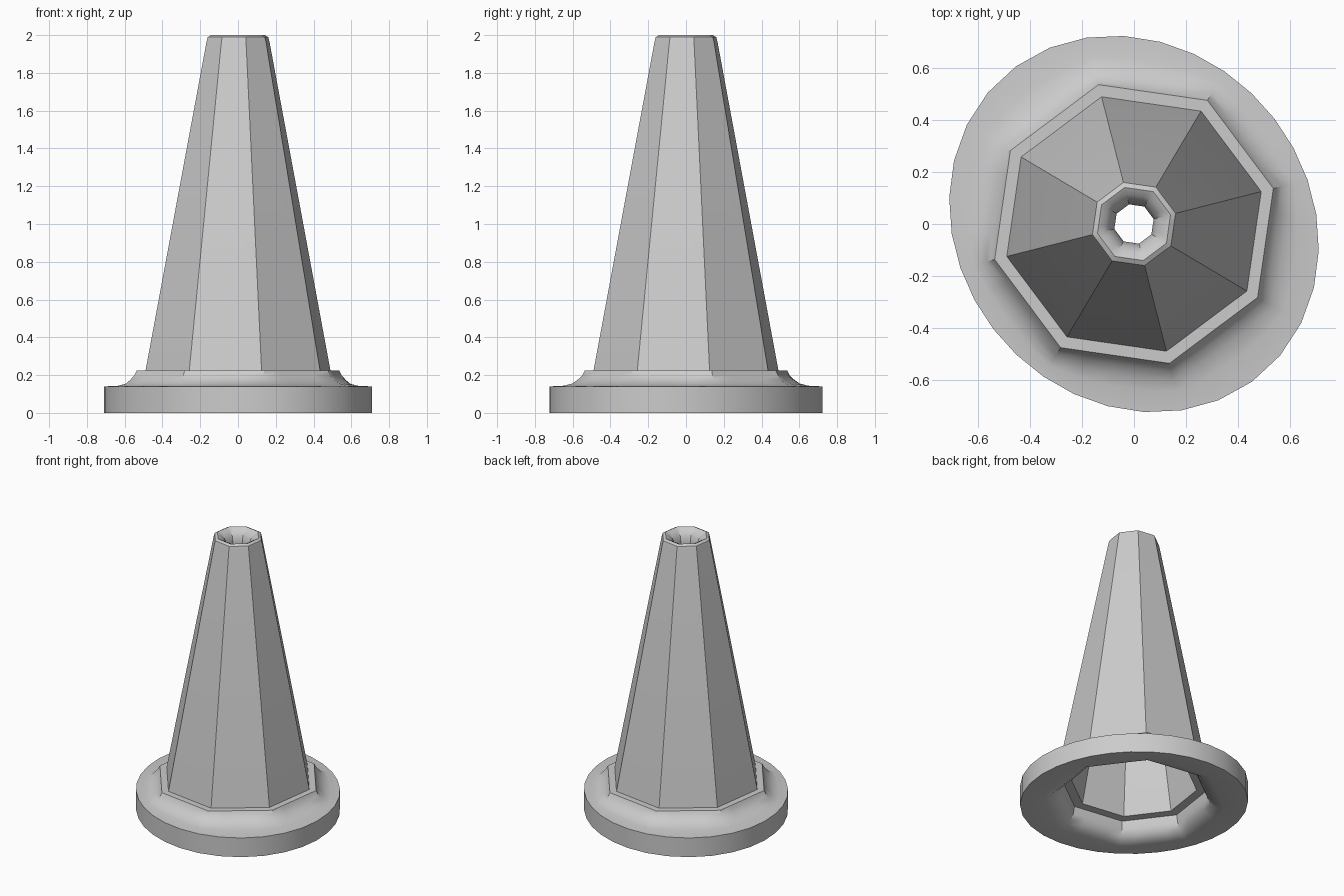
import bpy, bmesh, math

default = bpy.data.objects.get("Cube")
if default:
    bpy.data.objects.remove(default, do_unlink=True)

SIDES, PER_SIDE = 8, 4
COUNT = SIDES * PER_SIDE
PHASE = math.radians(14.3)
AXIS = math.radians(130.3)      # long axis of the oval foot
LONG, SHORT = 0.758, 0.675


def octagon_point(i, radius):
    """Point i on an octagon whose sides are split evenly."""
    side, step = divmod(i, PER_SIDE)
    t = step / PER_SIDE
    a = PHASE + side * math.tau / SIDES
    b = a + math.tau / SIDES
    return (radius * ((1 - t) * math.cos(a) + t * math.cos(b)),
            radius * ((1 - t) * math.sin(a) + t * math.sin(b)))


def oval_point(i):
    """Point i on the oval outline of the foot."""
    a = PHASE + i * math.tau / COUNT
    r = LONG * SHORT / math.hypot(SHORT * math.cos(a - AXIS), LONG * math.sin(a - AXIS))
    return r * math.cos(a), r * math.sin(a)


# Closed wall section: octagon radius, height, blend towards the oval
section = [
    # foot, outside
    (0.56, 0.0, 1), (0.56, 0.14, 1),
    # flared collar
    (0.59, 0.144, 0.5), (0.59, 0.156, 0.2), (0.58, 0.178, 0.05),
    (0.566, 0.2, 0), (0.553, 0.225, 0),
    # ledge and cone
    (0.505, 0.225, 0), (0.172, 1.965, 0),
    # rounded mouth
    (0.165, 1.99, 0), (0.145, 2.0, 0), (0.118, 1.987, 0),
    (0.092, 1.955, 0), (0.078, 1.9, 0),
    # hollow inside and underside
    (0.42, 0.135, 0), (0.485, 0.135, 0), (0.495, 0.08, 0),
    (0.515, 0.04, 0), (0.545, 0.012, 0.05), (0.58, 0.0, 0.15),
]

bm = bmesh.new()
rings = []
for radius, z, blend in section:
    ring = []
    for i in range(COUNT):
        ox, oy = octagon_point(i, radius)
        ex, ey = oval_point(i)
        ring.append(bm.verts.new((ox + (ex - ox) * blend, oy + (ey - oy) * blend, z)))
    rings.append(ring)
for k, low in enumerate(rings):
    high = rings[(k + 1) % len(rings)]
    for i in range(COUNT):
        j = (i + 1) % COUNT
        bm.faces.new((low[i], low[j], high[j], high[i]))
bmesh.ops.recalc_face_normals(bm, faces=bm.faces)

mesh = bpy.data.meshes.new("hollow_cone")
bm.to_mesh(mesh)
bm.free()
cone = bpy.data.objects.new("hollow_cone", mesh)
bpy.context.collection.objects.link(cone)

# Plain grey finish
grey = bpy.data.materials.new("light_grey")
grey.use_nodes = True
colour = (0.6, 0.6, 0.6, 1)
grey.diffuse_color = colour
grey.node_tree.nodes["Principled BSDF"].inputs["Base Color"].default_value = colour
mesh.materials.append(grey)

bpy.ops.object.select_all(action="DESELECT")
cone.select_set(True)
bpy.context.view_layer.objects.active = cone
bpy.ops.object.shade_smooth_by_angle(angle=math.radians(32))
